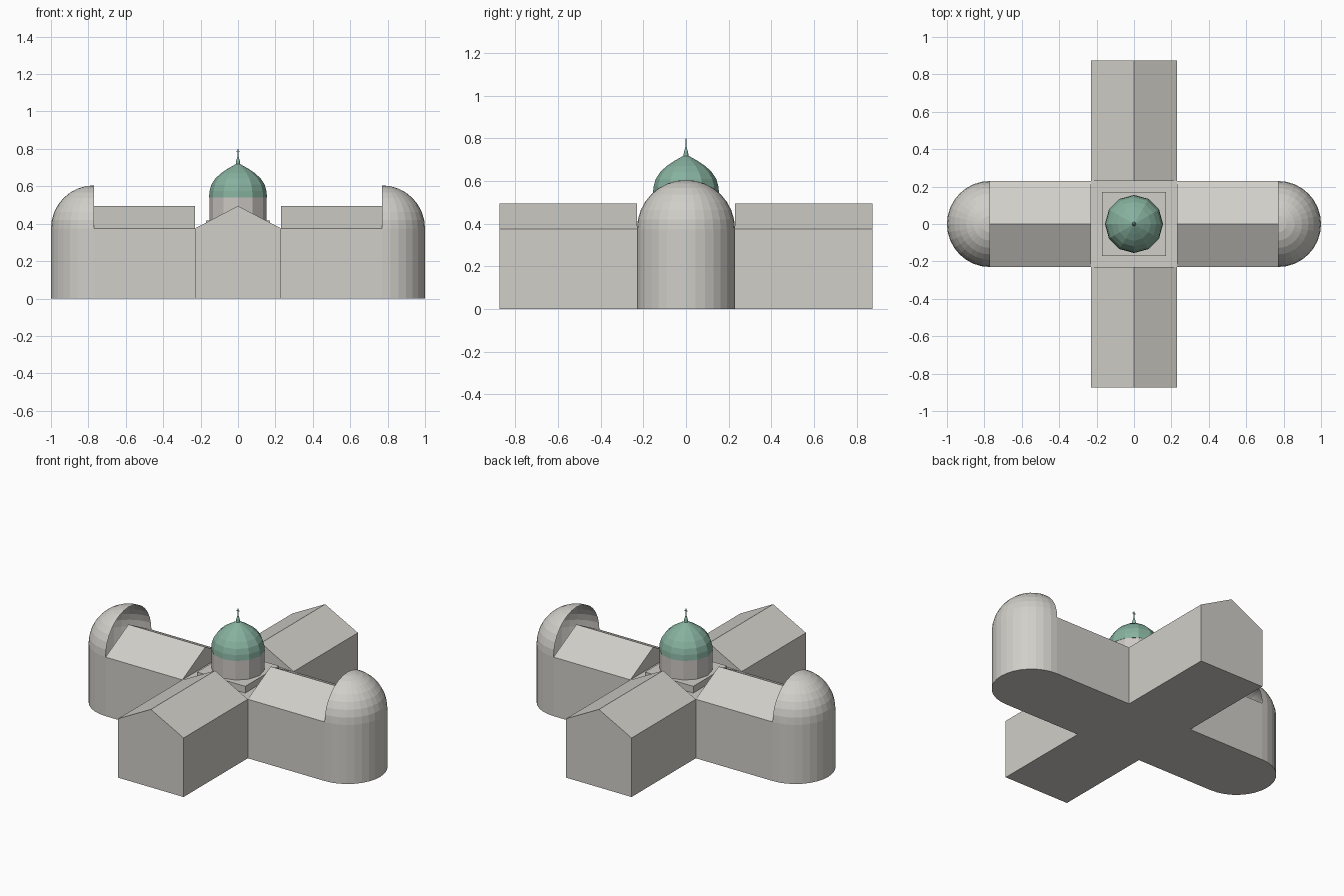
import bpy, bmesh, math

if "Cube" in bpy.data.objects:
    bpy.data.objects.remove(bpy.data.objects["Cube"])

HALF = 0.23      # half width of every wing
EAVES = 0.375    # wall height
RIDGE = 0.495    # roof ridge height


def material(name, rgb):
    m = bpy.data.materials.new(name)
    m.diffuse_color = (*rgb, 1)
    m.use_nodes = True
    m.node_tree.nodes["Principled BSDF"].inputs["Base Color"].default_value = m.diffuse_color
    return m


stone = material("pale stone", (0.63, 0.62, 0.58))
drum_stone = material("warm stone", (0.60, 0.57, 0.54))
copper = material("green copper", (0.24, 0.44, 0.345))


def finish(bm, name, mat):
    bmesh.ops.remove_doubles(bm, verts=bm.verts, dist=1e-5)
    bmesh.ops.recalc_face_normals(bm, faces=bm.faces)
    me = bpy.data.meshes.new(name)
    bm.to_mesh(me)
    bm.free()
    me.materials.append(mat)
    ob = bpy.data.objects.new(name, me)
    bpy.context.collection.objects.link(ob)
    return ob


def box(name, half_x, half_y, z0, z1, mat):
    bm = bmesh.new()
    bmesh.ops.create_cube(bm, size=1)
    for v in bm.verts:
        v.co.x *= 2 * half_x
        v.co.y *= 2 * half_y
        v.co.z = z1 if v.co.z > 0 else z0
    return finish(bm, name, mat)


def lathe(name, profile, mat, segments, sweep=math.tau):
    """Spin a list of (radius, height) about z, centred on +x."""
    bm = bmesh.new()
    rings = []
    for i in range(segments + 1):
        a = sweep * (i / segments - 0.5)
        rings.append([bm.verts.new((r * math.cos(a), r * math.sin(a), z)) for r, z in profile])
    for a, b in zip(rings, rings[1:]):
        for j in range(len(profile) - 1):
            bm.faces.new((a[j], b[j], b[j + 1], a[j + 1]))
    bmesh.ops.dissolve_degenerate(bm, edges=bm.edges, dist=1e-6)
    return finish(bm, name, mat)


def wing(name, length_end, angle):
    """Gabled hall running from the crossing outwards."""
    bm = bmesh.new()
    outline = [(-HALF, 0), (HALF, 0), (HALF, EAVES), (0, RIDGE), (-HALF, EAVES)]
    face = bm.faces.new([bm.verts.new((HALF, y, z)) for y, z in outline])
    out = bmesh.ops.extrude_face_region(bm, geom=[face])
    for v in out["geom"]:
        if isinstance(v, bmesh.types.BMVert):
            v.co.x = length_end
    if not any(len(f.verts) == 5 and f.calc_center_median().x < HALF + 0.01 for f in bm.faces):
        bm.faces.new([v for v in bm.verts if v.co.x < HALF + 0.01])
    finish(bm, name, stone).rotation_euler.z = angle


# four wings in a cross
wing("east_wing", 0.77, 0)
wing("north_wing", 0.875, math.pi / 2)
wing("west_wing", 0.77, math.pi)
wing("south_wing", 0.875, -math.pi / 2)

# rounded end walls with open quarter domes
apse_profile = [(0, 0), (HALF, 0), (HALF, EAVES)]
apse_profile += [(HALF * math.cos(math.pi / 2 * k / 8), EAVES + HALF * math.sin(math.pi / 2 * k / 8))
                 for k in range(1, 9)]
for name, x, angle in (("east_apse", 0.77, 0), ("west_apse", -0.77, math.pi)):
    apse = lathe(name, apse_profile, stone, 16, math.pi)
    apse.location.x = x
    apse.rotation_euler.z = angle

# crossing and plinth
box("crossing", HALF, HALF, 0, EAVES, stone)
box("drum_plinth", 0.17, 0.17, EAVES, 0.418, stone)

# drum, dome and finial
lathe("drum", [(0, 0.418), (0.153, 0.418), (0.153, 0.54), (0, 0.54)], drum_stone, 12)
lathe("dome", [(0, 0.54), (0.155, 0.54), (0.152, 0.575), (0.142, 0.61), (0.12, 0.643),
               (0.09, 0.671), (0.055, 0.694), (0.02, 0.714), (0, 0.724)], copper, 12)
lathe("finial", [(0, 0.715), (0.012, 0.715), (0.01, 0.735), (0.003, 0.758), (0, 0.76)], copper, 12)
box("cross_post", 0.002, 0.002, 0.75, 0.80, copper)
box("cross_bar", 0.01, 0.002, 0.786, 0.79, copper)
